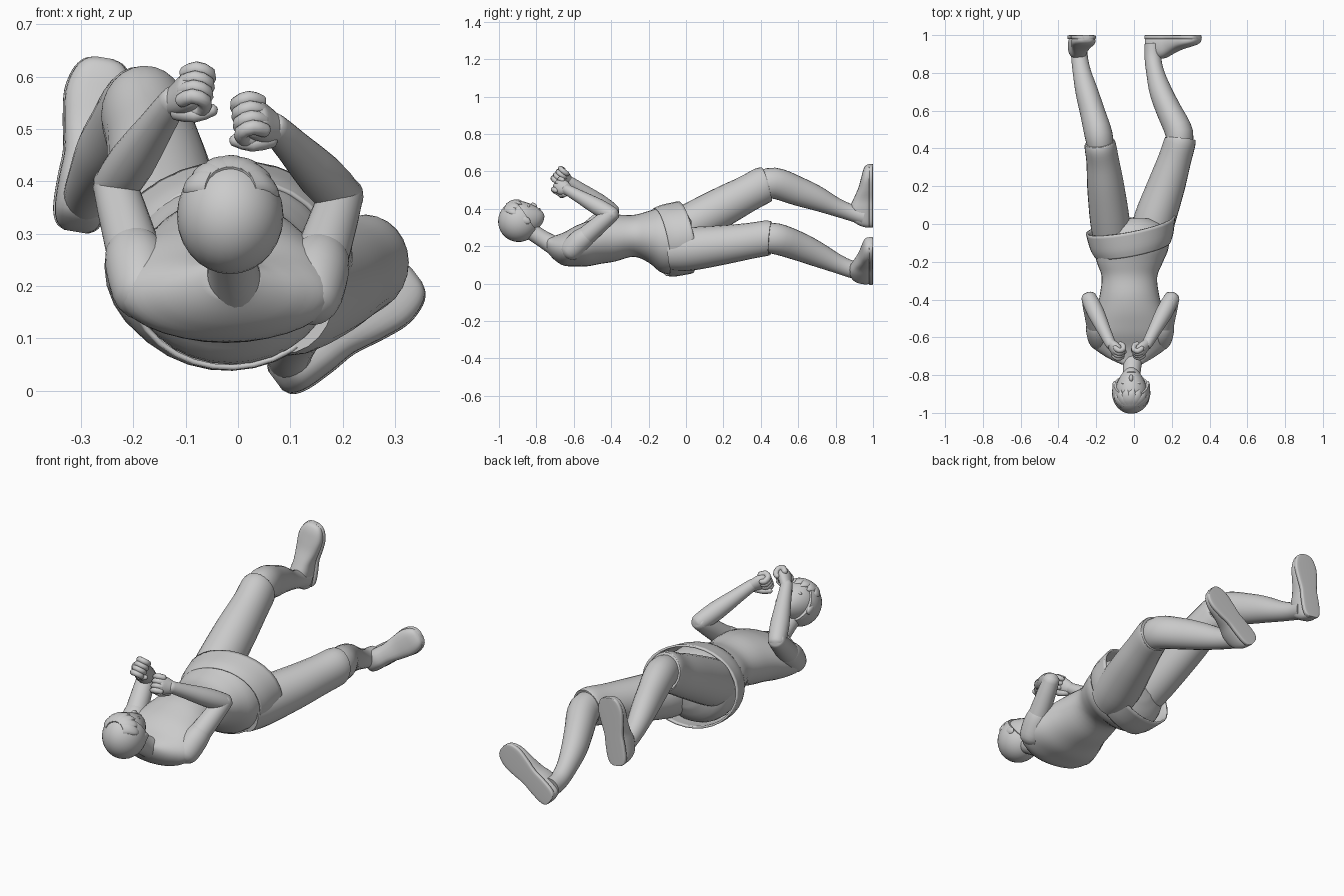
import bpy, bmesh, math
from mathutils import Vector as V, Matrix

if "Cube" in bpy.data.objects:
    bpy.data.objects.remove(bpy.data.objects["Cube"])


def finish(name, bm, angle=50):
    bmesh.ops.recalc_face_normals(bm, faces=bm.faces)
    me = bpy.data.meshes.new(name)
    bm.to_mesh(me)
    bm.free()
    ob = bpy.data.objects.new(name, me)
    bpy.context.collection.objects.link(ob)
    bpy.ops.object.select_all(action='DESELECT')
    ob.select_set(True)
    bpy.context.view_layer.objects.active = ob
    bpy.ops.object.shade_smooth_by_angle(angle=math.radians(angle))
    return ob


def loft(name, rings, side=(1, 0, 0), tangent=None, sides=24, sub=4, n=2.0, caps=True):
    """Skin through rings (x, y, z, half width, half height), smoothed along the path."""
    k = [list(r) for r in rings]
    pts = []
    for i in range(len(k) - 1):
        a, b, c, d = k[max(i - 1, 0)], k[i], k[i + 1], k[min(i + 2, len(k) - 1)]
        for s in range(sub):
            t = s / sub
            pts.append([0.5 * (2 * q + (r - p) * t + (2 * p - 5 * q + 4 * r - w) * t * t
                               + (3 * q - p - 3 * r + w) * t ** 3) for p, q, r, w in zip(a, b, c, d)])
    pts.append(k[-1])
    bm = bmesh.new()
    loops = []
    for i, p in enumerate(pts):
        t = V(tangent) if tangent else V(pts[min(i + 1, len(pts) - 1)][:3]) - V(pts[max(i - 1, 0)][:3])
        t.normalize()
        u = V(side)
        u = (u - t * u.dot(t)).normalized()
        v = u.cross(t)
        loop = []
        for j in range(sides):
            a = math.tau * j / sides
            ca, sa = math.cos(a), math.sin(a)
            x = math.copysign(abs(ca) ** (2 / n), ca) * p[3]
            y = math.copysign(abs(sa) ** (2 / n), sa) * p[4]
            loop.append(bm.verts.new(V(p[:3]) + u * x + v * y))
        loops.append(loop)
    for a, b in zip(loops, loops[1:]):
        for j in range(sides):
            bm.faces.new((a[j], a[(j + 1) % sides], b[(j + 1) % sides], b[j]))
    if caps:
        bm.faces.new(loops[0])
        bm.faces.new(loops[-1])
    return finish(name, bm)


def limb(name, pts, **kw):
    """Tube through (point, radius) pairs with rounded ends."""
    rings = [(*p, r, r) for p, r in pts]
    for end, nxt in ((0, 1), (-1, -2)):
        p, r = V(pts[end][0]), pts[end][1]
        d = (p - V(pts[nxt][0])).normalized()
        extra = [(*(p + d * r * .6), r * .8, r * .8), (*(p + d * r * .95), r * .25, r * .25)]
        rings = extra[::-1] + rings if end == 0 else rings + extra
    return loft(name, rings, sub=2, **kw)


# torso and seat
loft("torso", [(-.012, -.745, .215, .05, .04), (-.018, -.72, .198, .1, .055), (-.02, -.69, .188, .15, .072),
               (-.022, -.65, .185, .198, .09), (-.024, -.59, .2, .215, .108), (-.022, -.53, .212, .202, .12),
               (-.022, -.46, .23, .178, .125), (-.024, -.38, .243, .158, .125),
               (-.024, -.28, .255, .147, .112), (-.022, -.2, .25, .176, .138), (-.014, -.12, .232, .198, .178),
               (-.01, -.02, .23, .185, .165), (0, .03, .245, .09, .09)], tangent=(0, 1, 0), sides=32)
# neck and collar
loft("neck", [(-.005, -.69, .195, .06, .055), (-.01, -.76, .235, .048, .046), (-.015, -.85, .295, .046, .046)])
# flared tunic hem, twisted with the hips
hem = loft("tunic_hem", [(-.008, -.135, .222, .206, .186), (-.012, -.09, .23, .225, .195),
                         (-.018, -.005, .247, .242, .197)],
           tangent=(-.2, 1, .2), sides=32, caps=False)
mod = hem.modifiers.new("thickness", 'SOLIDIFY')
mod.thickness = .01

# legs: trouser thighs and shins
loft("left_thigh", [(-.115, -.08, .26, .1, .11), (-.128, .02, .315, .105, .112), (-.15, .2, .413, .098, .106),
                    (-.165, .33, .482, .087, .098), (-.178, .41, .525, .084, .098), (-.181, .43, .533, .08, .09)])
loft("right_thigh", [(.085, -.08, .18, .1, .11), (.108, .02, .185, .11, .116), (.17, .2, .207, .1, .105),
                     (.215, .34, .228, .088, .096), (.242, .43, .243, .084, .094), (.246, .45, .244, .08, .088)])
loft("left_shin", [(-.173, .38, .515, .065, .075), (-.187, .47, .537, .074, .083), (-.222, .6, .493, .066, .077),
                   (-.25, .7, .455, .06, .066), (-.275, .8, .41, .049, .05), (-.288, .88, .38, .044, .044),
                   (-.29, .95, .36, .045, .048)])
loft("right_shin", [(.23, .4, .24, .065, .075), (.24, .48, .24, .074, .083), (.185, .6, .2, .067, .077),
                    (.142, .7, .157, .06, .067), (.113, .8, .11, .048, .052), (.1, .88, .078, .044, .046),
                    (.1, .95, .065, .045, .048)])


# shoes: upper plus flat sole, soles lying in the plane y = 1
def shoe(name, heel, toe):
    h, e = V((heel[0], 1, heel[1])), V((toe[0], 1, toe[1]))
    a = (e - h).normalized()
    length = (e - h).length
    b = a.cross(V((0, 1, 0)))
    prof = [(.005, .02, .05), (.04, .038, .08), (.13, .048, .118), (.3, .049, .125), (.45, .047, .105),
            (.62, .057, .08), (.78, .063, .065), (.9, .054, .054), (.97, .037, .042), (.995, .014, .028)]
    up = V((0, -1, 0))
    loft(name + "_shoe", [(*(h + a * t * length + up * H / 2), w, H / 2 - .001) for t, w, H in prof],
         side=b, tangent=a, n=2.6)
    loft(name + "_sole", [(*(h + a * t * length + up * .011), w + .003, .011) for t, w, H in prof],
         side=b, tangent=a, n=6)


shoe("left", (-.31, .302), (-.255, .638))
shoe("right", (.07, .018), (.343, .222))


# arms with raised fists
def arm(name, sh, el, wr, inward):
    sh, el, wr = V(sh), V(el), V(wr)
    limb(name + "_upper_arm", [(sh, .055), (sh.lerp(el, .5), .05), (el, .042)])
    limb(name + "_sleeve", [(sh + V((0, -.005, -.01)), .06), (sh.lerp(el, .15), .062), (sh.lerp(el, .28), .058)])
    limb(name + "_forearm", [(el, .042), (el.lerp(wr, .3), .045), (el.lerp(wr, .7), .035), (wr, .028)])
    d = (wr - el).normalized()
    p = V((inward, 0, -.15))
    p = (p - d * p.dot(d)).normalized()
    w = d.cross(p)
    if w.z < 0:
        w = -w
    pos = lambda i, j, k: wr + d * i + p * j + w * k
    loft(name + "_palm", [(*pos(-.01, 0, 0), .027, .024), (*pos(.025, .01, 0), .04, .028),
                          (*pos(.055, .018, 0), .043, .03), (*pos(.072, .02, 0), .034, .02)], side=w)
    for f in range(4):
        k = -.033 + .022 * f
        limb(f"{name}_finger_{f + 1}", [(pos(.055, .002, k), .014), (pos(.076, .014, k), .0145),
                                        (pos(.074, .04, k), .014), (pos(.048, .047, k), .014),
                                        (pos(.036, .038, k), .012)], side=w, sides=12)
    limb(name + "_thumb", [(pos(.005, .012, -.026), .016), (pos(.03, .04, -.038), .014),
                           (pos(.05, .064, -.03), .012)], side=d, sides=12)


arm("left", (-.182, -.605, .205), (-.235, -.4, .39), (-.124, -.635, .553), 1)
arm("right", (.14, -.605, .195), (.197, -.4, .37), (.07, -.635, .502), -1)

# head frame: face looks up and slightly towards the feet
fwd = V((0, .4, .917)).normalized()
top = V((1, 0, 0)).cross(fwd)
C = V((-.015, -.888, .338))
frame = Matrix.Translation(C) @ Matrix((V((1, 0, 0)), fwd, top)).transposed().to_4x4()


def blob(name, at, size, shape=None, cut=None):
    bm = bmesh.new()
    bmesh.ops.create_uvsphere(bm, u_segments=28, v_segments=18, radius=1)
    for v in bm.verts:
        v.co = V(at) + V([c * s for c, s in zip(v.co, size)])
        if shape:
            shape(v.co)
    if cut:
        bmesh.ops.bisect_plane(bm, geom=bm.verts[:] + bm.edges[:] + bm.faces[:],
                               plane_co=cut[0], plane_no=cut[1], clear_outer=True)
        rim = [e for e in bm.edges if e.is_boundary]
        bmesh.ops.holes_fill(bm, edges=rim)
    bm.transform(frame)
    return finish(name, bm)


def jaw(co):
    if co.z < 0:
        t = min(1, -co.z / .12)
        co.x *= 1 - .25 * t
        co.y += .04 * t * t


blob("head", (0, .007, -.005), (.087, .096, .112), jaw)
hair_at, hair_size = V((0, -.006, .004)), V((.102, .112, .11))
blob("hair", hair_at, hair_size, cut=((0, .05, 0), (0, .85, -.53)))
blob("nose", (0, .1, -.035), (.011, .016, .02))
blob("mouth", (0, .094, -.072), (.022, .008, .006))
for s in (-1, 1):
    blob("ear", (.088 * s, .012, -.025), (.012, .02, .03))
    blob("eye", (.034 * s, .086, -.012), (.016, .009, .008))


def on_hair(lon, lat, r=.97):
    d = V((math.sin(lon) * math.cos(lat), math.cos(lon) * math.cos(lat), math.sin(lat)))
    return frame @ (hair_at + V([c * s * r for c, s in zip(d, hair_size)]))


# swept fringe locks hugging the hair surface
for i in range(7):
    lon = -1.15 + .38 * i
    path = [(on_hair(lon * .8, 1.05), .024, .008), (on_hair(lon * .9, .75), .026, .01),
            (on_hair(lon + .06, .45, .96), .02, .009), (on_hair(lon + .15, .2, .93), .004, .003)]
    across = V((math.cos(lon), 0, 0)) + frame.to_3x3() @ V((0, -math.sin(lon), 0))
    loft("fringe_lock", [(*q, a, b) for q, a, b in path], side=across, sides=12)
